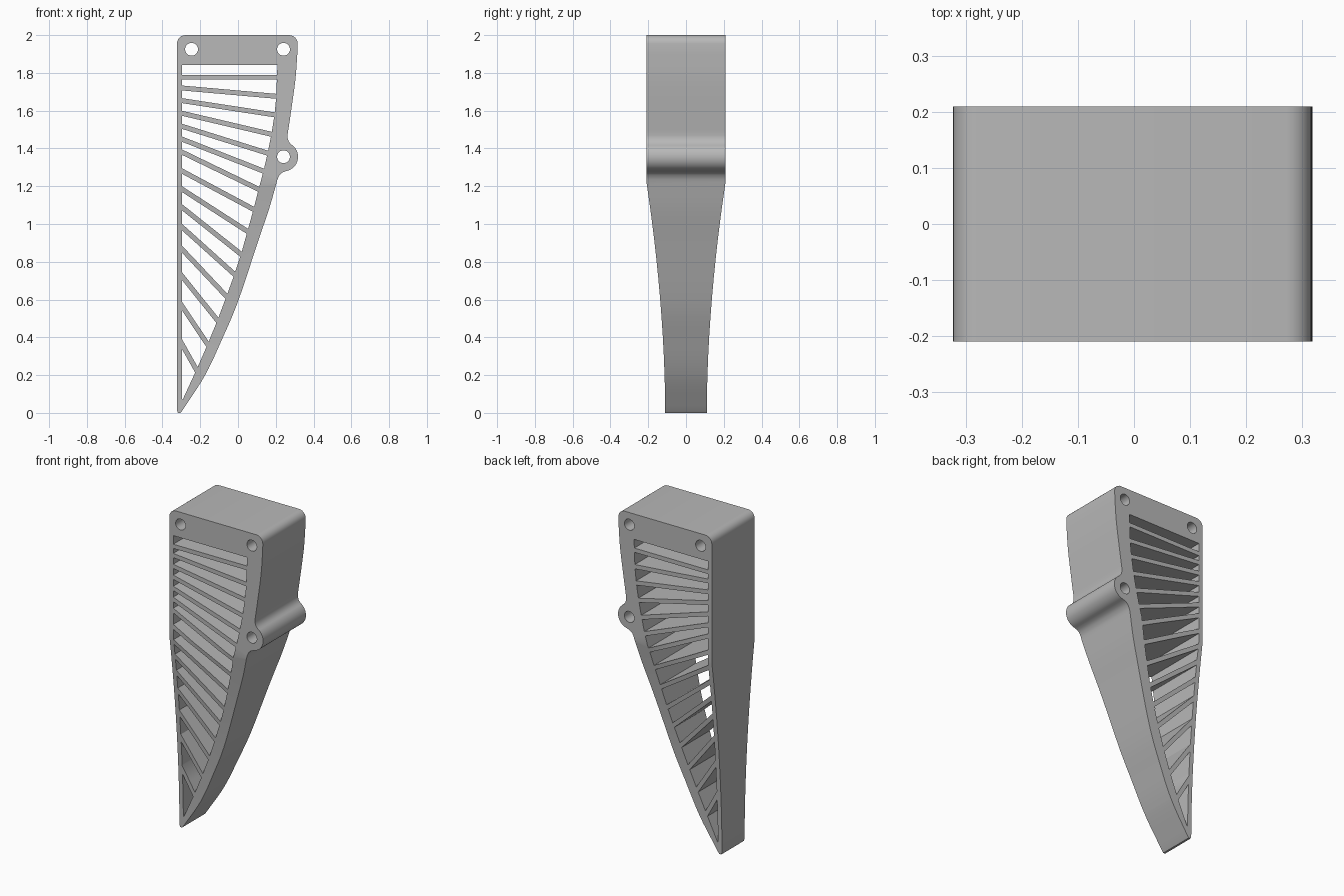
import bpy, bmesh
from math import sin, cos, radians, sqrt
from mathutils import Vector

cube = bpy.data.objects.get("Cube")
if cube:
    bpy.data.objects.remove(cube, do_unlink=True)

DEPTH, TIP_DEPTH, BEND_Z = 0.209, 0.11, 1.22
LEFT_X, INNER_X = -0.323, -0.296
SLAT = 0.026


def arc(cx, cz, r, start, end, n):
    angles = [radians(start + (end - start) * i / n) for i in range(n + 1)]
    return [(cx + r * cos(a), cz + r * sin(a)) for a in angles]


def smooth_path(pts, n=6):
    """Catmull-Rom curve through the points."""
    v = [Vector(p) for p in pts]
    v = [2 * v[0] - v[1]] + v + [2 * v[-1] - v[-2]]
    out = []
    for a, b, c, d in zip(v, v[1:], v[2:], v[3:]):
        for i in range(n):
            t = i / n
            out.append(tuple(0.5 * (2 * b + (c - a) * t + (2 * a - 5 * b + 4 * c - d) * t**2
                                    + (3 * b - a - 3 * c + d) * t**3)))
    return out + [tuple(pts[-1])]


def prisms(name, outlines, axis, half):
    """Extrude closed outlines symmetrically along the x or y axis."""
    bm = bmesh.new()
    for outline in outlines:
        def ring(s):
            return [bm.verts.new((s, a, z) if axis == "x" else (a, s, z)) for a, z in outline]
        lo, hi = ring(-half), ring(half)
        bm.faces.new(lo)
        bm.faces.new(hi[::-1])
        for i in range(len(lo)):
            j = (i + 1) % len(lo)
            bm.faces.new((lo[j], lo[i], hi[i], hi[j]))
    bmesh.ops.recalc_face_normals(bm, faces=bm.faces)
    mesh = bpy.data.meshes.new(name)
    bm.to_mesh(mesh)
    bm.free()
    obj = bpy.data.objects.new(name, mesh)
    bpy.context.collection.objects.link(obj)
    return obj


def boolean(obj, tool, operation):
    mod = obj.modifiers.new(operation, "BOOLEAN")
    mod.operation, mod.object, mod.solver = operation, tool, "EXACT"
    tool.hide_render = True
    bpy.ops.object.modifier_apply(modifier=mod.name)
    bpy.data.objects.remove(tool, do_unlink=True)


# Outer outline: rounded top, right edge, lug, curved lower edge, tip
outline = arc(LEFT_X + 0.045, 1.955, 0.045, 180, 90, 6)
outline += arc(0.271, 1.955, 0.045, 90, 0, 6)
outline += smooth_path([(0.314, 1.9), (0.304, 1.765), (0.28, 1.59), (0.262, 1.47)], 4)
outline += [(0.263, 1.455), (0.268, 1.438)]
outline += arc(0.241, 1.356, 0.077, 60, -80, 16)
outline += [(0.236, 1.273), (0.22, 1.26)]
outline += smooth_path([(0.209, 1.236), (0.167, 1.088), (0.108, 0.913), (0.0, 0.59),
                        (-0.08, 0.4), (-0.174, 0.2), (-0.295, 0.012)])
outline += [(-0.305, 0.0), (-0.318, 0.0), (LEFT_X, 0.015)]

# Slats: height at the left wall, then x and height at the curved wall
slats = [(1.777, 0.206, 1.777), (1.72, 0.203, 1.676), (1.653, 0.193, 1.578),
         (1.586, 0.177, 1.475), (1.517, 0.157, 1.375), (1.449, 0.135, 1.28),
         (1.38, 0.109, 1.184), (1.28, 0.082, 1.078), (1.184, 0.05, 0.961),
         (1.088, 0.016, 0.84), (0.983, -0.019, 0.734), (0.866, -0.061, 0.617),
         (0.723, -0.109, 0.49), (0.564, -0.161, 0.363), (0.363, -0.22, 0.228)]
wall = [(0.209, 1.843)] + [s[1:] for s in slats] + [(INNER_X, 0.066)]


def wall_x(z):
    for (xa, za), (xb, zb) in zip(wall, wall[1:]):
        if z >= zb:
            return xb + (xa - xb) * (z - zb) / (za - zb)
    return INNER_X


def slat_edge(slat, side):
    """Left and right end of the upper (+1) or lower (-1) edge of a slat."""
    zl, xr, zr = slat
    m = (zr - zl) / (xr - INNER_X)
    z0 = zl + side * SLAT / 2 * sqrt(1 + m * m)
    lo, hi = INNER_X, 0.25
    for _ in range(30):
        x = (lo + hi) / 2
        if x < wall_x(z0 + m * (x - INNER_X)):
            lo = x
        else:
            hi = x
    return (INNER_X, z0), (lo, z0 + m * (lo - INNER_X))


# Openings between the slats
gaps = []
top = ((INNER_X, 1.843), wall[0])
for slat in slats:
    low = slat_edge(slat, 1)
    gaps.append([top[0], top[1], low[1], low[0]])
    top = slat_edge(slat, -1)
gaps.append([top[0], top[1], (INNER_X + 0.003, 0.07), (INNER_X, 0.075)])

# Bolt holes
for x, z in ((-0.246, 1.925), (0.241, 1.925), (0.241, 1.356)):
    gaps.append(arc(x, z, 0.034, 0, 345, 23))

# Side profile that narrows toward the tip
side = [(TIP_DEPTH + (DEPTH - TIP_DEPTH) * (i / 12) ** 1.85, BEND_Z * i / 12) for i in range(13)]
side = [(TIP_DEPTH, -0.1)] + side + [(DEPTH, 2.1)]
side += [(-y, z) for y, z in reversed(side)]

# Slatted bracket
bracket = prisms("slatted_bracket", [outline], "y", 0.3)
bpy.context.view_layer.objects.active = bracket
bracket.select_set(True)
boolean(bracket, prisms("taper_cutter", [side], "x", 0.5), "INTERSECT")
boolean(bracket, prisms("opening_cutter", gaps, "y", 0.4), "DIFFERENCE")

# Material
grey = bpy.data.materials.new("plain_grey")
grey.use_nodes = True
colour = (0.48, 0.48, 0.48, 1)
grey.diffuse_color = colour
grey.node_tree.nodes["Principled BSDF"].inputs["Base Color"].default_value = colour
bracket.data.materials.clear()
bracket.data.materials.append(grey)
bpy.ops.object.shade_smooth_by_angle(angle=radians(30))
